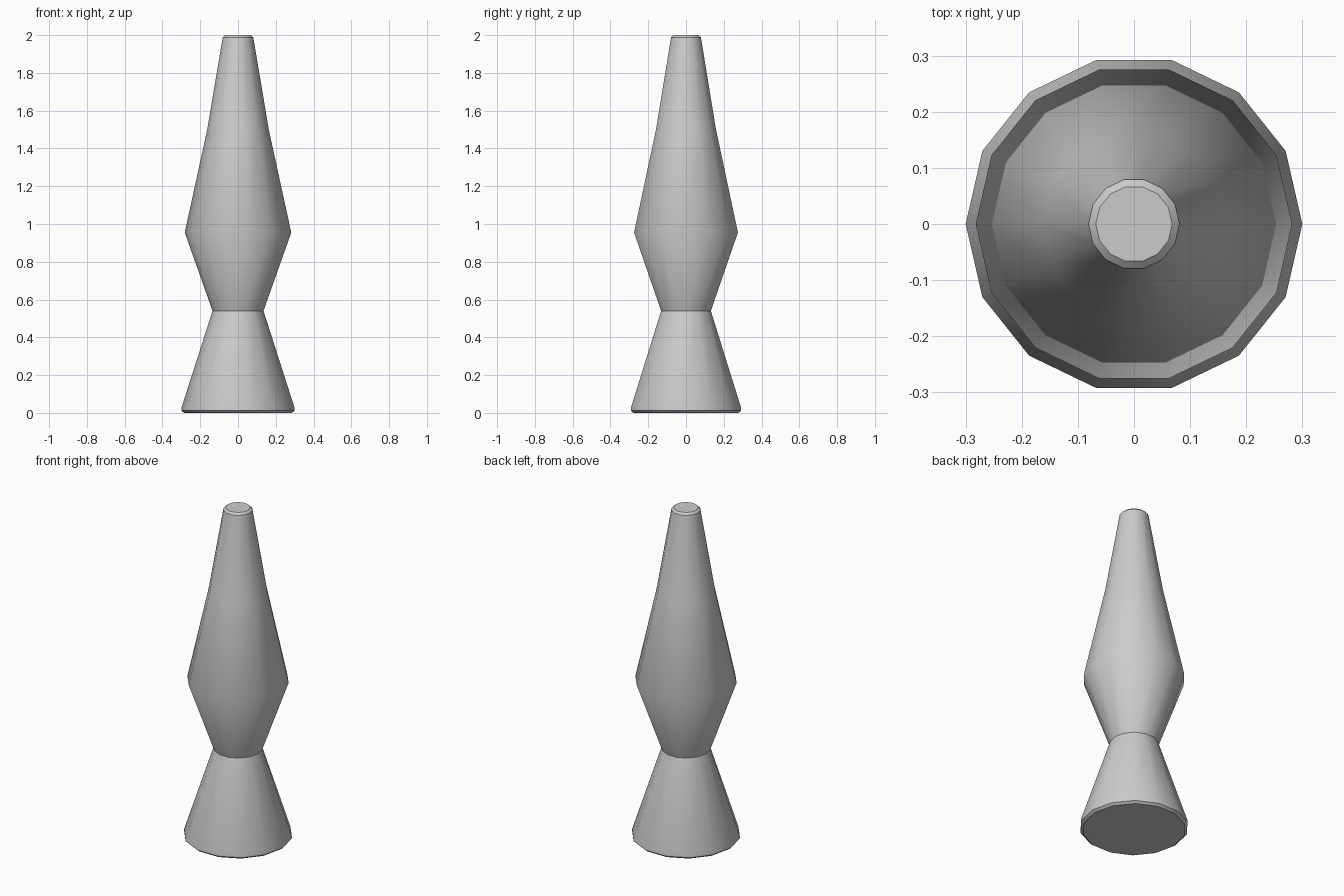
import bpy, bmesh
from math import cos, sin, pi, radians

if "Cube" in bpy.data.objects:
    bpy.data.objects.remove(bpy.data.objects["Cube"])

SIDES = 14


def lathe(name, profile, cap_bottom=False, cap_top=False):
    """Revolve (radius, height) points around z."""
    bm = bmesh.new()
    rings = [[bm.verts.new((r * cos(2 * pi * i / SIDES), r * sin(2 * pi * i / SIDES), z))
              for i in range(SIDES)] for r, z in profile]
    for low, high in zip(rings, rings[1:]):
        for i in range(SIDES):
            j = (i + 1) % SIDES
            bm.faces.new((low[i], low[j], high[j], high[i]))
    if cap_bottom:
        bm.faces.new(rings[0][::-1])
    if cap_top:
        bm.faces.new(rings[-1])
    mesh = bpy.data.meshes.new(name)
    bm.to_mesh(mesh)
    bm.free()
    obj = bpy.data.objects.new(name, mesh)
    bpy.context.collection.objects.link(obj)
    bpy.ops.object.select_all(action='DESELECT')
    obj.select_set(True)
    bpy.context.view_layer.objects.active = obj
    bpy.ops.object.shade_smooth_by_angle(angle=radians(35))
    return obj


# Flared stand with a chamfered foot
lathe("lamp_base", [(0.285, 0), (0.30, 0.012), (0.30, 0.025), (0.135, 0.54)],
      cap_bottom=True)

# Tapered vessel and chamfered tip
lathe("lamp_body", [(0.135, 0.54), (0.282, 0.955), (0.163, 1.5),
                    (0.081, 1.988), (0.068, 2.0)], cap_top=True)
